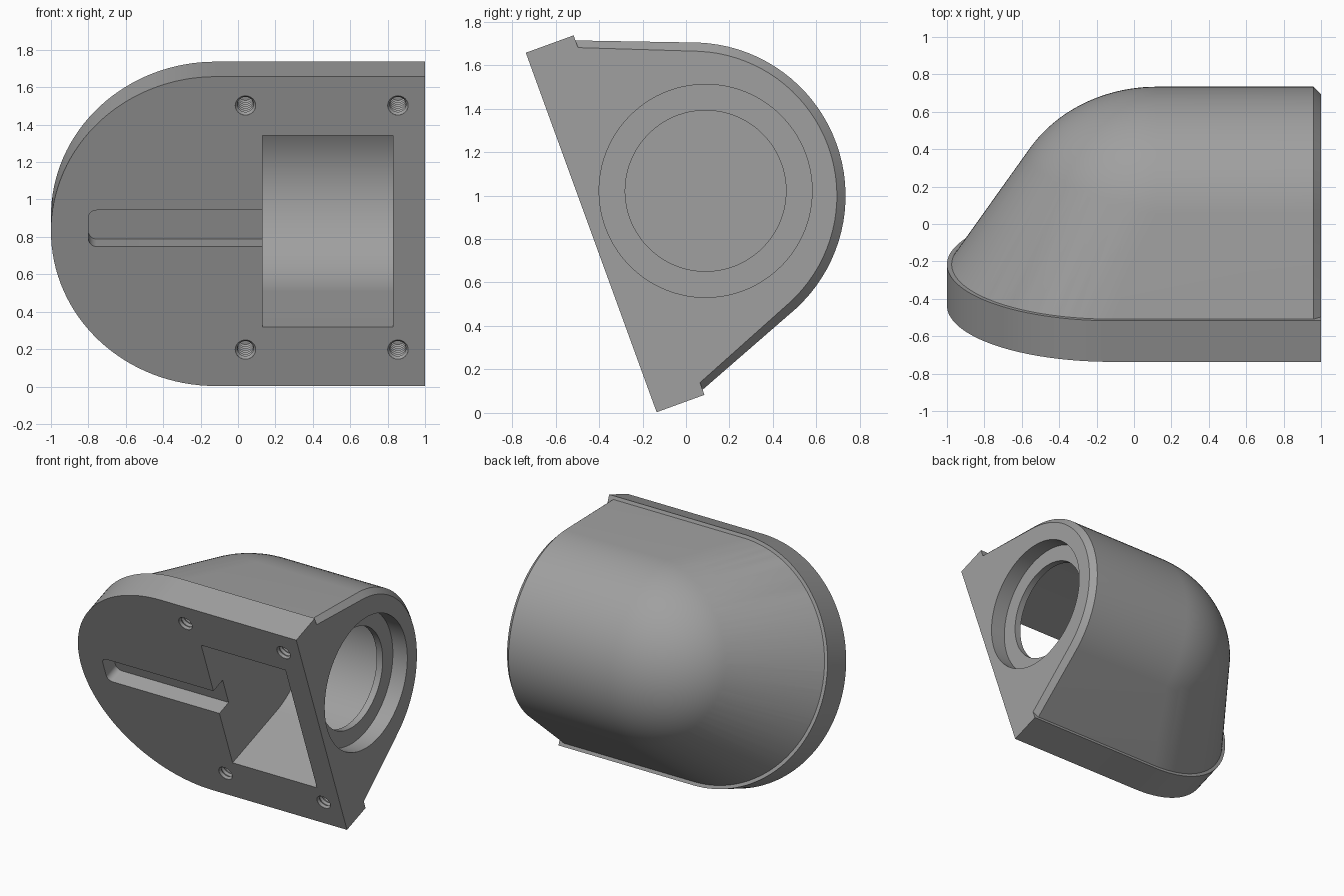
import bpy, bmesh, math
from mathutils import Matrix

if "Cube" in bpy.data.objects:
    bpy.data.objects.remove(bpy.data.objects["Cube"])

# Local frame: x across, y = depth behind the mounting face, z = up along that face
TILT = Matrix.Translation((0, -0.135, 0.003)) @ Matrix.Rotation(math.radians(20), 4, 'X')
MID = 0.88            # mid height of the mounting face
ROUND_X = -0.12       # centre of the rounded end

grey = bpy.data.materials.new("grey")
grey.diffuse_color = (0.35, 0.35, 0.35, 1)
grey.use_nodes = True
grey.node_tree.nodes["Principled BSDF"].inputs["Base Color"].default_value = grey.diffuse_color


def finish(name, bm):
    bmesh.ops.recalc_face_normals(bm, faces=bm.faces)
    if bm.calc_volume(signed=True) < 0:
        bmesh.ops.reverse_faces(bm, faces=bm.faces)
    me = bpy.data.meshes.new(name)
    bm.to_mesh(me)
    bm.free()
    me.transform(TILT)
    me.materials.append(grey)
    ob = bpy.data.objects.new(name, me)
    bpy.context.collection.objects.link(ob)
    return ob


def hull(name, pts):
    """Convex solid around a set of points."""
    bm = bmesh.new()
    for p in pts:
        bm.verts.new(p)
    res = bmesh.ops.convex_hull(bm, input=bm.verts)
    junk = {g for g in res["geom_interior"] + res["geom_unused"]
            if isinstance(g, bmesh.types.BMVert) and g.is_valid}
    junk |= {v for v in bm.verts if not v.link_faces}
    bmesh.ops.delete(bm, geom=list(junk), context='VERTS')
    bmesh.ops.dissolve_limit(bm, angle_limit=0.002, verts=bm.verts, edges=bm.edges)
    return finish(name, bm)


def ring(x, depth, r, n=96):
    """Circle around an axis running across."""
    return [(x, depth + r * math.cos(a), MID + r * math.sin(a))
            for a in (2 * math.pi * i / n for i in range(n))]


def d_outline(depth, r, right, n=64):
    """D shape parallel to the mounting face, round on the left."""
    arc = [(ROUND_X - r * math.sin(a), depth, MID + r * math.cos(a))
           for a in (math.pi * i / n for i in range(n + 1))]
    return arc + [(right, depth, MID + r), (right, depth, MID - r)]


def thread_cutter(x, z, n=24, pitches=7):
    """Ribbed hole cutter running into the mounting face."""
    bm = bmesh.new()
    prof = [(-0.05, 0.055)]
    for k in range(pitches):
        prof += [(k * 0.03 + 0.002, 0.055), (k * 0.03 + 0.017, 0.043)]
    rings = [[bm.verts.new((x + r * math.cos(2 * math.pi * i / n), d,
                            z + r * math.sin(2 * math.pi * i / n)))
              for i in range(n)] for d, r in prof]
    for a, b in zip(rings, rings[1:]):
        for i in range(n):
            j = (i + 1) % n
            bm.faces.new((a[i], a[j], b[j], b[i]))
    bm.faces.new(rings[0])
    bm.faces.new(rings[-1])
    return finish("screw_hole_cutter", bm)


def combine(target, tool, op):
    mod = target.modifiers.new(op, 'BOOLEAN')
    mod.operation = op
    mod.solver = 'EXACT'
    mod.object = tool
    bpy.context.view_layer.objects.active = target
    bpy.ops.object.modifier_apply(modifier=mod.name)
    bpy.data.objects.remove(tool, do_unlink=True)


# Mounting flange
housing = hull("housing", d_outline(0, MID, 1) + d_outline(0.234, MID, 1))

# Domed shell: D base blending into a barrel with a bulged end, chamfered at the open end
pts = ring(0.96, 0.495, 0.705) + ring(1, 0.495, 0.665)
for k in range(33):
    a = math.pi / 2 * k / 33
    pts += ring(0.12 - 0.8 * math.sin(a), 0.495, 0.705 * math.cos(a))
pts.append((0.12 - 0.8, 0.495, MID))
pts = [p for p in pts if p[1] > 0.25]     # nothing in front of the base
for depth in (0.1, 0.234):
    pts += d_outline(depth, 0.855, 0.96)
    pts += [(1, depth, MID + 0.82), (1, depth, MID - 0.82)]
combine(housing, hull("shell", pts), 'UNION')

# Inner chamber, open at the mounting face
chamber = []
for x in (0.13, 0.83):
    chamber += ring(x, 0.56, 0.545)
    chamber += [(x, -0.1, MID + 0.545), (x, -0.1, MID - 0.545)]
combine(housing, hull("chamber_cutter", chamber), 'DIFFERENCE')

# Stepped side bore
for x0, r in ((0.88, 0.49), (0.75, 0.37)):
    combine(housing, hull("bore_cutter", ring(x0, 0.56, r) + ring(1.1, 0.56, r)), 'DIFFERENCE')

# Cable slot with rounded corners at the closed end
slot = []
lo, hi, cr = 0.793, 1.0, 0.045
for d in (-0.1, 0.117):
    slot += [(0.2, d, lo), (0.2, d, hi)]
    for i in range(9):
        a = math.pi / 2 * i / 8
        x = -0.8 + cr - cr * math.cos(a)
        slot += [(x, d, hi - cr + cr * math.sin(a)), (x, d, lo + cr - cr * math.sin(a))]
combine(housing, hull("slot_cutter", slot), 'DIFFERENCE')

# Four threaded screw holes
for x in (0.04, 0.855):
    for z in (0.207, 1.596):
        combine(housing, thread_cutter(x, z), 'DIFFERENCE')

bpy.ops.object.select_all(action='DESELECT')
housing.select_set(True)
bpy.context.view_layer.objects.active = housing
bpy.ops.object.shade_smooth_by_angle(angle=math.radians(25))
